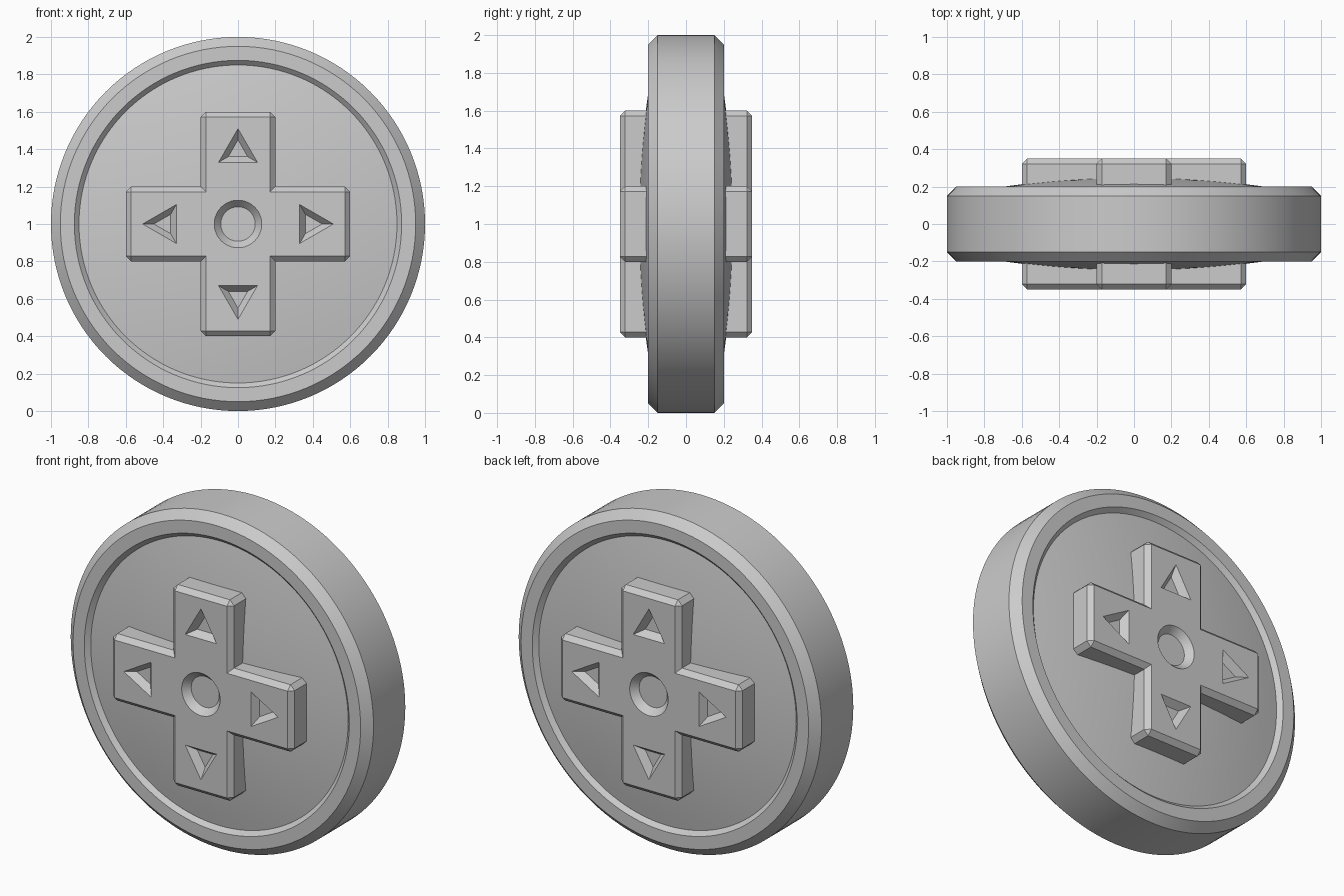
import bpy, bmesh, math
from mathutils import Matrix, Vector

if "Cube" in bpy.data.objects:
    bpy.data.objects.remove(bpy.data.objects["Cube"])

CENTRE_Z = 1.0


def add_object(name, bm):
    bmesh.ops.recalc_face_normals(bm, faces=bm.faces)
    mesh = bpy.data.meshes.new(name)
    bm.to_mesh(mesh)
    bm.free()
    obj = bpy.data.objects.new(name, mesh)
    bpy.context.collection.objects.link(obj)
    obj.location.z = CENTRE_Z
    return obj


def activate(obj):
    bpy.ops.object.select_all(action='DESELECT')
    obj.select_set(True)
    bpy.context.view_layer.objects.active = obj


def smooth(obj):
    activate(obj)
    bpy.ops.object.shade_smooth_by_angle(angle=math.radians(20))


def lathe(name, profile, steps):
    """Spin (radius, y) points around the y axis."""
    bm = bmesh.new()
    verts = [bm.verts.new((r, y, 0)) for r, y in profile]
    edges = [bm.edges.new(pair) for pair in zip(verts, verts[1:])]
    bmesh.ops.spin(bm, geom=verts + edges, cent=(0, 0, 0), axis=(0, 1, 0),
                   angle=math.tau, steps=steps)
    bmesh.ops.remove_doubles(bm, verts=bm.verts, dist=1e-5)
    return add_object(name, bm)


# Disc: domed faces, sloped groove and chamfered rim on both sides
dome = [(0.85 * i / 14, 0.25 - 0.075 * (i / 14) ** 2) for i in range(15)]
half = dome + [(0.875, 0.2), (0.95, 0.2), (1.0, 0.15)]
profile = [(r, -y) for r, y in half] + half[::-1]
smooth(lathe("domed_disc", profile, 128))

# Cross pad: extruded plus outline with chamfered outer edges
L, W, H, BEVEL = 0.6, 0.2, 0.35, 0.028
arm = [(W, W), (W, L), (-W, L)]
outline = []
for k in range(4):
    c, s = round(math.cos(k * math.pi / 2)), round(math.sin(k * math.pi / 2))
    outline += [(x * c - z * s, x * s + z * c) for x, z in arm]
bm = bmesh.new()
face = bm.faces.new([bm.verts.new((x, -H, z)) for x, z in outline])
ext = bmesh.ops.extrude_face_region(bm, geom=[face], use_keep_orig=True)
bmesh.ops.translate(bm, vec=(0, 2 * H, 0),
                    verts=[g for g in ext["geom"] if isinstance(g, bmesh.types.BMVert)])
bmesh.ops.recalc_face_normals(bm, faces=bm.faces)
convex = [e for e in bm.edges if e.is_convex]
bmesh.ops.bevel(bm, geom=convex, offset=BEVEL, offset_type='OFFSET',
                segments=1, profile=0.5, affect='EDGES')
pad = add_object("cross_pad", bm)

# Recess cutters: tapered triangles on the arms and a round dimple in the middle
DEPTH = 0.04


def recess(bm, sides, r_top, r_floor, x, z, turn, side):
    """Tapered plug whose floor lies DEPTH below the pad face."""
    over = 0.02
    r_over = r_top + (r_top - r_floor) * over / DEPTH
    rings = []
    for r, y in ((r_floor, H - DEPTH), (r_over, H + over)):
        rings.append([bm.verts.new((x + r * math.cos(turn + math.tau * i / sides), side * y,
                                    z + r * math.sin(turn + math.tau * i / sides)))
                      for i in range(sides)])
    low, top = rings
    bm.faces.new(low)
    bm.faces.new(top)
    for i in range(sides):
        j = (i + 1) % sides
        bm.faces.new((low[i], low[j], top[j], top[i]))


bm = bmesh.new()
for side in (-1, 1):
    recess(bm, 64, 0.127, 0.092, 0, 0, 0, side)
    for k in range(4):
        a = k * math.pi / 2
        recess(bm, 3, 0.12, 0.06, 0.39 * math.cos(a), 0.39 * math.sin(a), a, side)
cutter = add_object("recess_cutter", bm)
cutter.hide_render = True

cut = pad.modifiers.new("recesses", 'BOOLEAN')
cut.operation = 'DIFFERENCE'
cut.solver = 'EXACT'
cut.object = cutter
activate(pad)
bpy.ops.object.modifier_apply(modifier=cut.name)
bpy.data.objects.remove(cutter, do_unlink=True)
smooth(pad)
